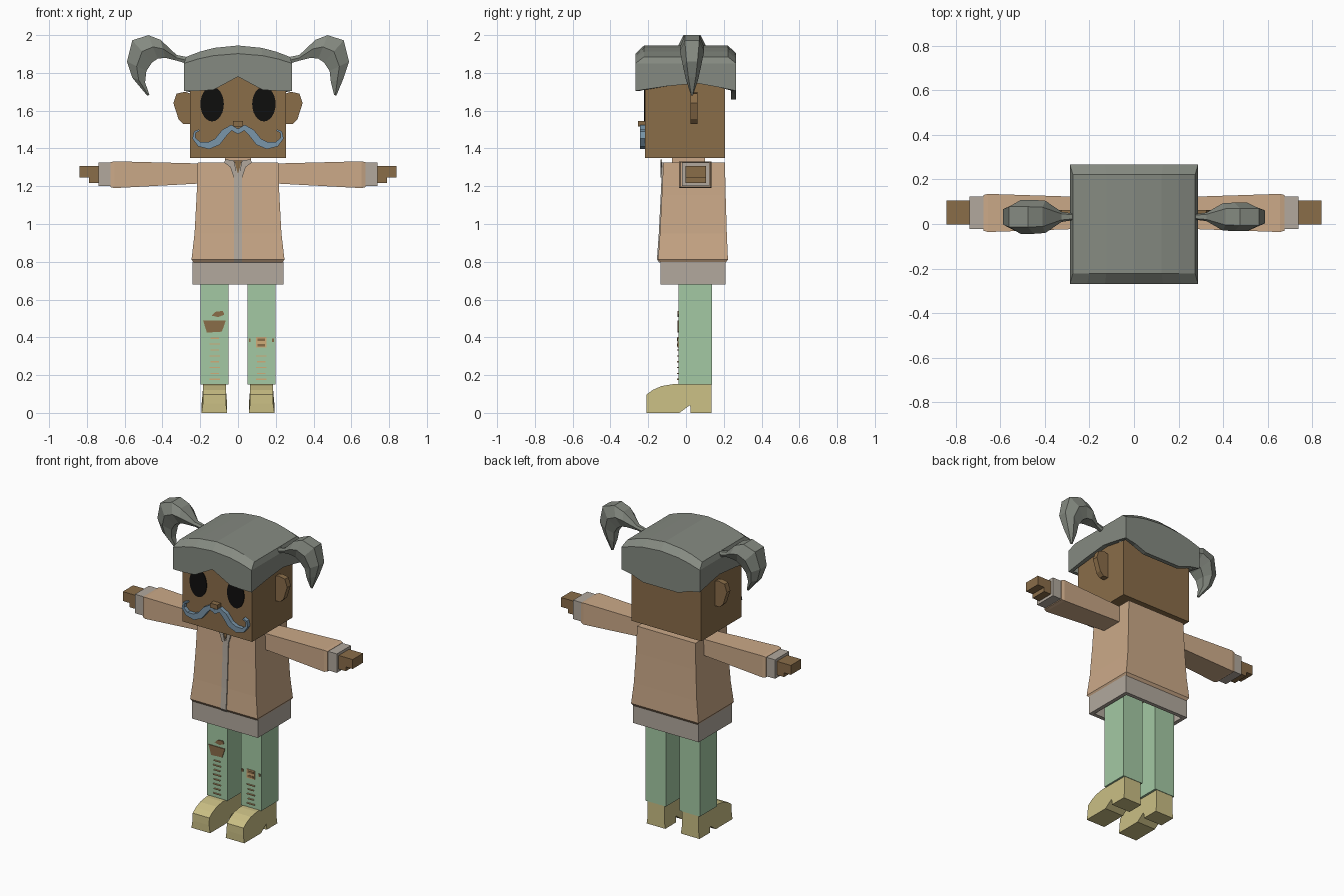
import bpy
import bmesh
import math
from mathutils import Vector

cube = bpy.data.objects.get("Cube")
if cube:
    bpy.data.objects.remove(cube, do_unlink=True)


def material(name, r, g, b):
    col = [((c / 255 + 0.055) / 1.055) ** 2.4 for c in (r, g, b)] + [1]
    m = bpy.data.materials.new(name)
    m.use_nodes = True
    m.diffuse_color = col
    m.node_tree.nodes["Principled BSDF"].inputs["Base Color"].default_value = col
    return m


COAT = material("peach_coat", 203, 169, 136)
TRIM = material("grey_trim", 178, 169, 158)
SKIN = material("brown_skin", 138, 109, 73)
HAIR = material("grey_hair", 133, 138, 129)
PANTS = material("mint_pants", 164, 201, 164)
SHOE = material("khaki_shoe", 201, 190, 132)
BLACK = material("black_eye", 15, 14, 13)
BLUE = material("steel_blue", 122, 150, 170)
STITCH = material("tan_stitch", 208, 172, 120)


def finish(name, bm, mat, mirror=False):
    bmesh.ops.recalc_face_normals(bm, faces=bm.faces)
    me = bpy.data.meshes.new(name)
    bm.to_mesh(me)
    bm.free()
    me.materials.append(mat)
    ob = bpy.data.objects.new(name, me)
    bpy.context.collection.objects.link(ob)
    if mirror:
        mod = ob.modifiers.new("mirror", "MIRROR")
        mod.use_mirror_merge = False
    return ob


def loft(name, rings, mat, mirror=False, caps=True):
    """Skin a list of equal-length closed rings."""
    bm = bmesh.new()
    vs = [[bm.verts.new(p) for p in ring] for ring in rings]
    n = len(vs[0])
    for a, b in zip(vs, vs[1:]):
        for i in range(n):
            j = (i + 1) % n
            bm.faces.new((a[i], a[j], b[j], b[i]))
    if caps:
        bm.faces.new(vs[0])
        bm.faces.new(vs[-1])
    return finish(name, bm, mat, mirror)


def z_rect(z, x0, x1, y0, y1):
    return [(x0, y0, z), (x1, y0, z), (x1, y1, z), (x0, y1, z)]


def x_rect(x, y0, y1, z0, z1):
    return [(x, y0, z0), (x, y1, z0), (x, y1, z1), (x, y0, z1)]


def box(name, x0, x1, y0, y1, z0, z1, mat, mirror=False):
    return loft(name, [z_rect(z, x0, x1, y0, y1) for z in (z0, z1)], mat, mirror)


def plate(name, pts, y0, y1, mat, mirror=False):
    """Extrude an xz outline along y."""
    return loft(name, [[(x, y, z) for x, z in pts] for y in (y0, y1)], mat, mirror)


# Head, nose, ears and eyes
box("head", -0.255, 0.255, -0.217, 0.207, 1.35, 1.79, SKIN)
box("nose", -0.026, 0.026, -0.253, -0.21, 1.515, 1.545, SKIN)
plate("ear", [(0.25, 1.69), (0.28, 1.7), (0.325, 1.69), (0.342, 1.64),
              (0.315, 1.555), (0.29, 1.53), (0.25, 1.53)], 0.025, 0.062, SKIN, True)
turns = [math.tau * i / 24 for i in range(24)]
plate("eye", [(0.137 + 0.062 * math.cos(t), 1.635 + 0.092 * math.sin(t)) for t in turns],
      -0.222, -0.214, BLACK, True)

# Curled moustache
path = [(0, 1.49, 0.014), (0.035, 1.51, 0.015), (0.07, 1.485, 0.019), (0.11, 1.435, 0.02),
        (0.155, 1.415, 0.019), (0.205, 1.422, 0.013), (0.234, 1.455, 0.008),
        (0.228, 1.487, 0.006), (0.205, 1.497, 0.005)]
rings = []
for i, (x, z, w) in enumerate(path):
    a, b = path[max(i - 1, 0)], path[min(i + 1, len(path) - 1)]
    d = Vector((b[0] - a[0], b[1] - a[1])).normalized()
    n = Vector((0, 1)) if i == 0 else Vector((-d.y, d.x))
    rings.append([(x + s * n.x * w, y, z + s * n.y * w)
                  for s, y in ((1, -0.243), (-1, -0.243), (-1, -0.21), (1, -0.21))])
loft("moustache", rings, BLUE, True)

# Hair cap: arched top, chevron fringe, lower nape, notched sides
bm = bmesh.new()
front = {0: 1.78, 1: 1.71, 2: 1.705, 3: 1.705}
back = {0: 1.66, 1: 1.66, 2: 1.69, 3: 1.705}
cols = []
for i in range(-3, 4):
    x = (0, 0.13, 0.21, 0.287)[abs(i)] * (1 if i > 0 else -1)
    arch = 1 - (x / 0.287) ** 2
    rim, top = 1.85 + 0.052 * arch, 1.885 + 0.06 * arch
    cols.append([bm.verts.new(p) for p in (
        (x, -0.268, front[abs(i)]), (x, -0.268, rim), (x * 0.955, -0.222, top),
        (x * 0.955, 0.222, top), (x, 0.266, rim), (x, 0.266, back[abs(i)]))])
for a, b in zip(cols, cols[1:]):
    for j in range(5):
        bm.faces.new((a[j], b[j], b[j + 1], a[j + 1]))
for s, c in ((-1, cols[0]), (1, cols[-1])):
    low = [bm.verts.new((s * 0.287, y, z)) for y, z in ((0.17, 1.725), (0.06, 1.745), (-0.1, 1.73))]
    bm.faces.new(c[1:5])
    bm.faces.new([c[0], c[1], c[4], c[5]] + low)
cap = finish("hair_cap", bm, HAIR)
solid = cap.modifiers.new("thickness", "SOLIDIFY")
solid.thickness = 0.028
solid.offset = -1


# Pigtails: faceted, thin at the root, hooked down to a point
def pigtail(name, side, tip_x, width):
    spine = [(0.275, 1.885, 0.275, 1.85, 0.2), (0.325, 1.895, 0.325, 1.865, 0.3),
             (0.41, 1.975, 0.385, 1.88, 0.95), (0.475, 2.0, 0.425, 1.875, 1),
             (0.56, 1.972, 0.455, 1.855, 1), (0.588, 1.86, 0.485, 1.81, 0.75),
             (0.56, 1.775, 0.492, 1.75, 0.5), (tip_x + 0.006, 1.68, tip_x - 0.006, 1.683, 0.08)]
    rings = []
    for ox, oz, ix, iz, k in spine:
        w, mx, mz = k * width, (ox + ix) / 2, (oz + iz) / 2
        rings.append([(side * x, 0.032 + y * w, z) for x, y, z in (
            (ox, -0.6, oz), (ox, 0.6, oz), (mx, 1, mz),
            (ix, 0.6, iz), (ix, -0.6, iz), (mx, -1, mz))])
    loft(name, rings, HAIR)


pigtail("pigtail_left", 1, 0.515, 0.064)
pigtail("pigtail_right", -1, 0.475, 0.076)

# Coat body, collar and hollow hem
coat = [(0.795, 0.235, -0.135, 0.21), (0.812, 0.246, -0.148, 0.222), (0.95, 0.23, -0.138, 0.216),
        (1.15, 0.219, -0.128, 0.21), (1.325, 0.213, -0.12, 0.206)]
loft("coat_body", [z_rect(z, -x, x, y0, y1) for z, x, y0, y1 in coat], COAT)
box("collar", -0.07, 0.07, -0.075, 0.1, 1.31, 1.352, COAT)
loft("coat_hem", [z_rect(z, -0.24 + t, 0.24 - t, -0.135 + t, 0.21 - t)
                  for z, t in ((0.8, 0), (0.68, 0), (0.68, 0.025), (0.8, 0.025))], TRIM, caps=False)

# Zip strip follows the coat front, opening into a small V at the neck
loft("zip_strip", [z_rect(z, -0.02, 0.02, y - 0.006, y + 0.002) for z, _, y, _ in coat], TRIM)
plate("neck_opening", [(-0.02, 1.335), (0.02, 1.335), (0, 1.265)], -0.134, -0.126, SKIN)
plate("lapel", [(0.004, 1.255), (0.022, 1.245), (0.04, 1.3), (0.072, 1.325),
                (0.068, 1.342), (0.022, 1.337)], -0.136, -0.127, TRIM, True)

# Arms, cuffs and stepped hands
loft("sleeve", [x_rect(*r) for r in ((0.19, -0.02, 0.12, 1.215, 1.32), (0.655, -0.036, 0.135, 1.19, 1.332),
                                     (0.675, -0.03, 0.13, 1.195, 1.327))], COAT, True)
box("cuff", 0.67, 0.738, -0.022, 0.124, 1.2, 1.325, TRIM, True)
box("palm", 0.73, 0.79, -0.003, 0.105, 1.218, 1.308, SKIN, True)
box("fingers", 0.785, 0.84, -0.003, 0.105, 1.246, 1.308, SKIN, True)

# Legs and heeled shoes
box("trouser_leg", 0.05, 0.198, -0.04, 0.138, 0.15, 0.82, PANTS, True)
profile = [(-0.21, 0), (-0.21, 0.05), (-0.208, 0.098), (-0.175, 0.122), (-0.13, 0.142), (-0.07, 0.152),
           (0.135, 0.152), (0.135, 0.05), (0.135, 0), (0.025, 0), (0.022, 0.042), (-0.035, 0)]
loft("shoe", [[(0.125 + s * (0.068 if z < 0.045 else 0.061), y, z) for y, z in profile]
              for s in (-1, 1)], SHOE, True)

# Ripped knee on the right leg, patch on the left leg
Y0, Y1 = -0.045, -0.038
plate("knee_rip", [(-0.185, 0.49), (-0.065, 0.49), (-0.085, 0.43), (-0.165, 0.425)], Y0, Y1, SKIN)
plate("small_rip", [(-0.14, 0.515), (-0.12, 0.535), (-0.08, 0.54), (-0.072, 0.52), (-0.105, 0.507)],
      Y0, Y1, SKIN)
box("patch", 0.095, 0.152, Y0, Y1, 0.345, 0.402, STITCH)
for i, z in enumerate((0.352, 0.38)):
    box("patch_hole_%d" % i, 0.104, 0.143, Y0 - 0.002, Y1, z, z + 0.014, SKIN)
for i, x in enumerate((0.062, 0.186)):
    box("patch_speck_%d" % i, x - 0.005, x + 0.005, Y0, Y1, 0.375, 0.393, SKIN)
for x, count, side in ((-0.123, 8, "right"), (0.123, 5, "left")):
    for i in range(count):
        z = 0.175 + i * 0.031
        w = 0.028 - 0.006 * (i % 2)
        box("stitch_%s_%d" % (side, i), x - w, x + w, Y0 - 0.002, Y1, z, z + 0.006, STITCH)
